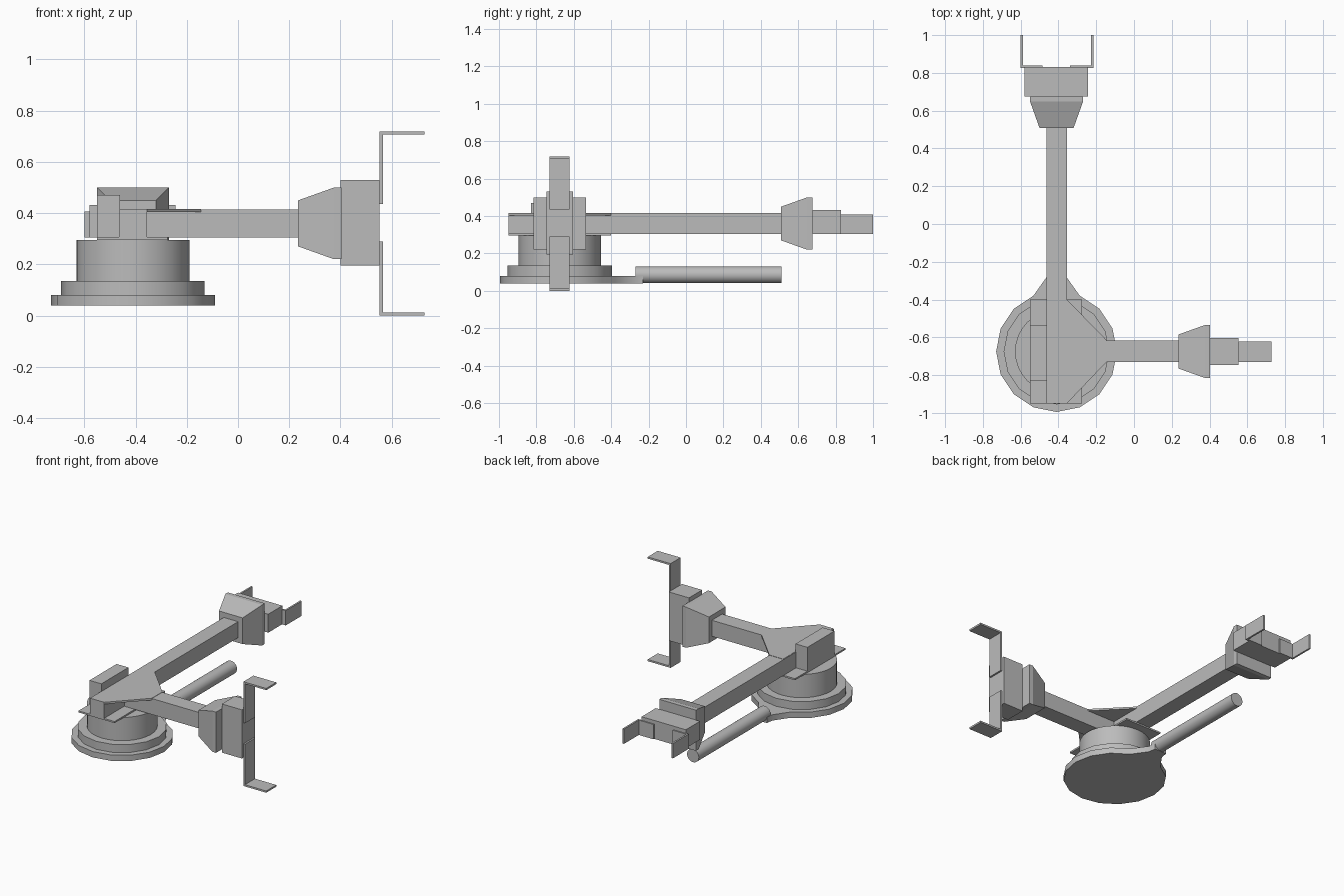
import bpy, bmesh, math
from mathutils import Vector

cube = bpy.data.objects.get("Cube")
if cube:
    bpy.data.objects.remove(cube, do_unlink=True)

grey = bpy.data.materials.new("plain grey")
grey.use_nodes = True
GREY = (0.5, 0.5, 0.5, 1)
grey.diffuse_color = GREY
grey.node_tree.nodes["Principled BSDF"].inputs["Base Color"].default_value = GREY


def finish(name, bm, smooth=False):
    bmesh.ops.recalc_face_normals(bm, faces=bm.faces)
    me = bpy.data.meshes.new(name)
    bm.to_mesh(me)
    bm.free()
    me.materials.append(grey)
    ob = bpy.data.objects.new(name, me)
    bpy.context.collection.objects.link(ob)
    if smooth:
        bpy.ops.object.select_all(action='DESELECT')
        ob.select_set(True)
        bpy.context.view_layer.objects.active = ob
        bpy.ops.object.shade_smooth_by_angle(angle=math.radians(32))
    return ob


def box(name, x, y, z):
    """Box given by its extents along each axis."""
    bm = bmesh.new()
    bmesh.ops.create_cube(bm, size=1)
    for v in bm.verts:
        v.co = [lo + (c + 0.5) * (hi - lo) for c, (lo, hi) in zip(v.co, (x, y, z))]
    return finish(name, bm)


def prism(name, outline, z0, z1, smooth=False):
    """Flat outline in x and y, extruded upwards."""
    bm = bmesh.new()
    face = bm.faces.new([bm.verts.new((x, y, z0)) for x, y in outline])
    ext = bmesh.ops.extrude_face_region(bm, geom=[face])
    bmesh.ops.translate(bm, vec=(0, 0, z1 - z0),
                        verts=[g for g in ext["geom"] if isinstance(g, bmesh.types.BMVert)])
    return finish(name, bm, smooth)


def loft(name, stations, centre, axis, smooth=False):
    """Square sections (position, half width) joined along the x or y axis."""
    bm = bmesh.new()
    rings = []
    for pos, h in stations:
        ring = []
        for a, b in ((-h, -h), (h, -h), (h, h), (-h, h)):
            co = (pos, centre + a, CZ + b) if axis == 'x' else (centre + a, pos, CZ + b)
            ring.append(bm.verts.new(co))
        rings.append(ring)
    for r, s in zip(rings, rings[1:]):
        for i in range(4):
            bm.faces.new((r[i], r[(i + 1) % 4], s[(i + 1) % 4], s[i]))
    bm.faces.new(rings[0])
    bm.faces.new(rings[-1])
    return finish(name, bm, smooth)


CX, CY, CZ = -0.41, -0.675, 0.36   # pivot axis and arm height


def circle(r, n, start=0, end=360):
    return [(CX + r * math.cos(math.radians(a)), CY + r * math.sin(math.radians(a)))
            for a in [start + i * (end - start) / n for i in range(n + (end - start < 360))]]


# Stepped round base, the lowest step drawn out into a neck for the handle
neck = [(CX + 0.052, -0.28), (CX + 0.045, -0.23), (CX - 0.045, -0.23), (CX - 0.052, -0.28)]
prism("base_plate", circle(0.32, 14, 112.5, 427.5) + neck, 0.04, 0.08, True)
prism("base_step", circle(0.28, 16), 0.08, 0.135, True)
prism("turntable", circle(0.22, 32), 0.135, 0.295, True)

# Round handle bar
bm = bmesh.new()
bmesh.ops.create_cone(bm, cap_ends=True, segments=24, radius1=0.045, radius2=0.045, depth=0.78)
for v in bm.verts:
    v.co = Vector((CX + v.co.x, 0.12 + v.co.z, 0.086 + v.co.y))
finish("handle_bar", bm, True)

# Mounting plates and the block beside the long arm
box("mounting_plate", (-0.55, -0.275), (-0.95, -0.4), (0.295, 0.306))
box("side_block", (-0.55, -0.46), (-0.83, -0.535), (0.305, 0.47))
prism("gusset_plate", [(-0.46, -0.95), (-0.355, -0.95), (-0.145, -0.73), (-0.145, -0.615),
                       (-0.355, -0.4), (-0.46, -0.4)], 0.404, 0.417)

# The two arms
box("long_arm", (-0.464, -0.355), (-0.95, 0.51), (0.305, 0.415))
box("short_arm", (-0.36, 0.235), (-0.73, -0.617), (0.305, 0.415))

# Flared wrists
flare = ((0, 0.09), (0.14, 0.14), (0.168, 0.14))
loft("short_arm_wrist", [(0.235 + p, h) for p, h in flare], CY, 'x')
loft("long_arm_wrist", [(0.508 + p, h) for p, h in flare], CX, 'y')

# Gripper bodies
box("short_arm_gripper_body", (0.4, 0.553), (-0.747, -0.604), (0.195, 0.53))
box("long_arm_gripper_body", (-0.58, -0.243), (0.676, 0.83), (0.305, 0.432))

# Bent sheet fingers: a foot on the gripper body and a tip pointing outwards
T = 0.012
for side, foot, tip, s in (("upper", 0.435, 0.718, -1), ("lower", 0.29, 0.0, 1)):
    box(f"short_arm_{side}_finger_foot", (0.553, 0.553 + T),
        (-0.731, -0.622), tuple(sorted((foot, tip))))
    box(f"short_arm_{side}_finger_tip", (0.553, 0.727),
        (-0.731, -0.622), tuple(sorted((tip, tip + s * T))))
for side, foot, tip, s in (("right", -0.485, -0.6, 1), ("left", -0.34, -0.215, -1)):
    box(f"long_arm_{side}_finger_foot", tuple(sorted((foot, tip))),
        (0.826, 0.826 + T), (0.305, 0.407))
    box(f"long_arm_{side}_finger_tip", tuple(sorted((tip, tip + s * T))),
        (0.826, 1.0), (0.305, 0.407))
